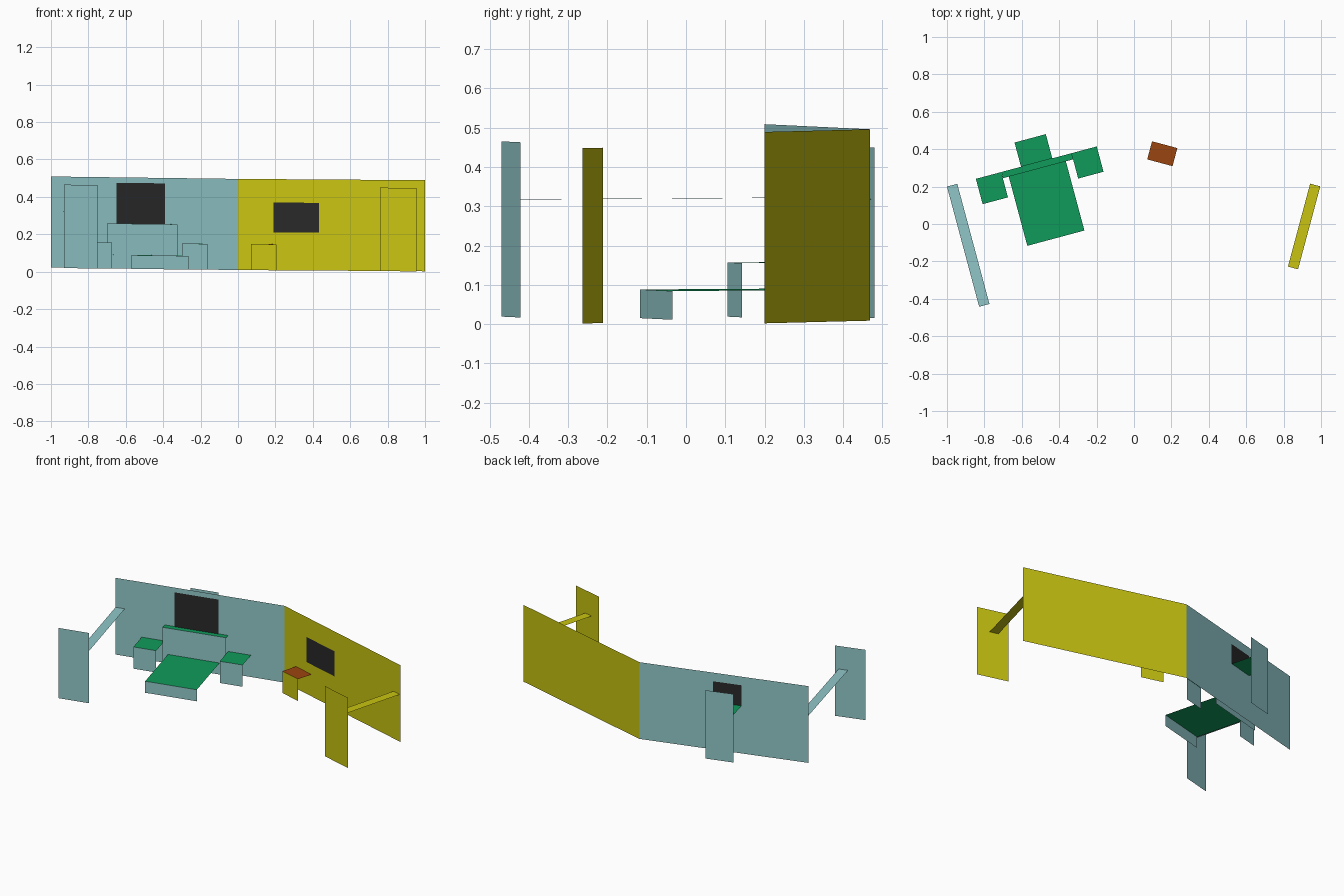
import bpy, math
from mathutils import Vector

if "Cube" in bpy.data.objects:
    bpy.data.objects.remove(bpy.data.objects["Cube"])


def material(name, rgb):
    m = bpy.data.materials.new(name)
    m.diffuse_color = (*rgb, 1)
    m.use_nodes = True
    m.node_tree.nodes["Principled BSDF"].inputs["Base Color"].default_value = m.diffuse_color
    return m


BLUE = material("pale_blue", (0.28, 0.57, 0.58))
YELLOW = material("yellow", (0.58, 0.55, 0.006))
GREEN = material("green", (0.005, 0.33, 0.105))
BROWN = material("brown", (0.33, 0.06, 0.005))
BLACK = material("black", (0.022, 0.022, 0.022))


class Page:
    """Wall frame: u runs along the wall, n comes out of its front, z is up."""

    def __init__(self, x, y, angle, z0, slope, lean):
        self.o = Vector((x, y, z0))
        a = math.radians(angle)
        self.u = Vector((math.cos(a), math.sin(a), slope))
        self.n = Vector((math.sin(a), -math.cos(a), lean))

    def sheet(self, name, quads, mat):
        verts, faces = [], []
        for q in quads:
            faces.append(tuple(range(len(verts), len(verts) + 4)))
            verts += [self.o + self.u * u + self.n * n + Vector((0, 0, z)) for u, n, z in q]
        me = bpy.data.meshes.new(name)
        me.from_pydata(verts, [], faces)
        me.materials.append(mat)
        ob = bpy.data.objects.new(name, me)
        bpy.context.collection.objects.link(ob)
        return ob

    def upright(self, name, u0, u1, n, z0, z1, mat):
        return self.sheet(name, [up(u0, u1, n, z0, z1)], mat)

    def level(self, name, u0, u1, n0, n1, z, mat):
        return self.sheet(name, [[(u0, n1, z), (u1, n1, z), (u1, n0, z), (u0, n0, z)]], mat)

    def step(self, name, u0, u1, n0, n1, z, top, front):
        # folded furniture: one top sheet and one front sheet
        self.level(name + "_top", u0, u1, n0, n1, z, top)
        self.upright(name + "_front", u0, u1, n1, 0, z, front)


def up(u0, u1, n, z0, z1):
    return [(u0, n, z0), (u1, n, z0), (u1, n, z1), (u0, n, z1)]


L, H, FOOT = 1.035, 0.487, 0.446
left = Page(-1.0, 0.2, 15, 0.022, -0.0125, -0.006)
right = Page(0.0, 0.468, -15, 0.009, -0.0065, 0)

# left wall with the opening behind its picture
a, b, c, d = 0.41, 0.583, 0.302, 0.432
left.sheet("left_wall", [up(0, a, 0, 0, H), up(b, L, 0, 0, H),
                         up(a, b, 0, 0, c), up(a, b, 0, d, H)], BLUE)
left.upright("left_picture", 0.362, 0.631, 0.002, 0.239, 0.458, BLACK)

# bed, headboard and night stands
left.step("headboard", 0.301, 0.69, 0, 0.034, 0.24, GREEN, BLUE)
left.step("bed", 0.333, 0.649, 0.034, 0.417, 0.073, GREEN, BLUE)
for side, u0 in (("left", 0.16), ("right", 0.689)):
    left.step(side + "_night_stand", u0, u0 + 0.14, 0, 0.14, 0.138, GREEN, BLUE)

# supports of the left wall
left.level("rear_arm", a, b, -0.134, 0, c, GREEN)
left.upright("rear_foot", a, b, -0.134, 0, 0.434, BLUE)
left.level("left_arm", 0, 0.057, 0, 0.665, 0.3, BLUE)
left.upright("left_foot", -0.107, 0.08, 0.665, 0, FOOT, BLUE)

# right wall, its picture, small table and support
right.upright("right_wall", 0, L, 0, 0, H, YELLOW)
right.upright("right_picture", 0.196, 0.45, 0.002, 0.203, 0.362, BLACK)
right.step("side_table", 0.1, 0.24, 0, 0.1, 0.139, BROWN, YELLOW)
right.level("right_arm", 0.975, 1.031, 0, 0.459, 0.3, YELLOW)
right.upright("right_foot", 0.91, 1.112, 0.459, 0, FOOT, YELLOW)
